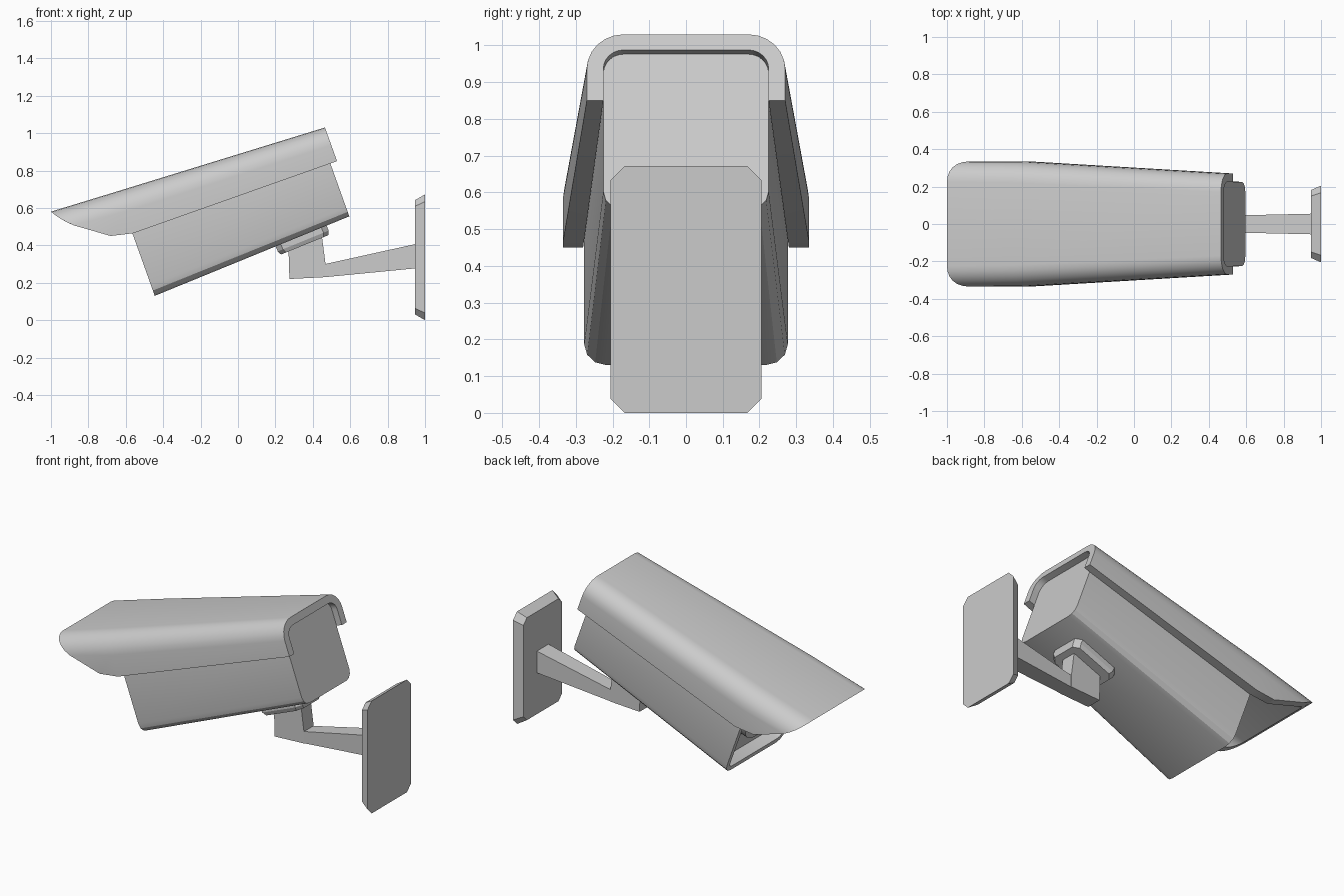
import bpy, bmesh
from math import sin, cos, pi, radians
from mathutils import Vector as V, Matrix

if "Cube" in bpy.data.objects:
    bpy.data.objects.remove(bpy.data.objects["Cube"])


def finish(bm, name, angle=20):
    bmesh.ops.recalc_face_normals(bm, faces=bm.faces)
    me = bpy.data.meshes.new(name)
    bm.to_mesh(me)
    bm.free()
    ob = bpy.data.objects.new(name, me)
    bpy.context.collection.objects.link(ob)
    bpy.context.view_layer.objects.active = ob
    ob.select_set(True)
    bpy.ops.object.shade_smooth_by_angle(angle=radians(angle))
    ob.select_set(False)
    return ob


def loft(rings, strip_caps=False):
    """Skin closed rings; cap with one face, or with quads across a U section."""
    bm = bmesh.new()
    vs = [[bm.verts.new(p) for p in r] for r in rings]
    n = len(vs[0])
    for a, b in zip(vs, vs[1:]):
        for i in range(n):
            j = (i + 1) % n
            bm.faces.new((a[i], a[j], b[j], b[i]))
    for r in (vs[0], vs[-1]):
        if strip_caps:
            for i in range(n // 2 - 1):
                bm.faces.new((r[i], r[i + 1], r[n - 2 - i], r[n - 1 - i]))
        else:
            bm.faces.new(r)
    return bm


def octagon(c, a, b, ha, hb, k):
    pts = [(ha, hb - k), (ha - k, hb), (k - ha, hb), (-ha, hb - k),
           (-ha, k - hb), (k - ha, -hb), (ha - k, -hb), (ha, k - hb)]
    return [c + a * p + b * q for p, q in pts]


Y = V((0, 1, 0))
AXIS = V((0.943, 0, 0.333))     # along the camera, toward the wall
DOWN = V((0.337, 0, -0.942))    # across the camera, downward


# Sun hood: U-shaped section, tapering to the back, curved cut at the front lip
def arch(top, half, h, r, t, cut):
    r2 = r - t if t else r
    side = [(half - t, h)]
    for i in range(7):
        a = pi / 2 * i / 6
        side.append((half - t - r2 * (1 - cos(a)), t + r2 * (1 - sin(a))))
    pts = side + [(-y, d) for y, d in reversed(side)]
    f = (lambda d: 0.55 * d + 2.5 * d * d) if cut else (lambda d: 0)
    return [V(top) + Y * y + DOWN * d + AXIS * f(d) for y, d in pts]


def hood_ring(top, half, h, r, t, cut=False):
    return arch(top, half, h, r, 0, cut) + arch(top, half, h, r, t, cut)[::-1]


finish(loft([
    hood_ring((0.465, 0, 1.03), 0.27, 0.191, 0.10, 0.045),
    hood_ring((-0.64, 0, 0.69), 0.335, 0.239, 0.115, 0.057),
    hood_ring((-1.0, 0, 0.58), 0.335, 0.229, 0.11, 0.055, True),
], strip_caps=True), "sun_hood")


# Camera housing: rounded box wider and taller at the front
def body_ring(base, half, height, rt, rb):
    side = []
    for i in range(4):
        a = pi / 2 * i / 3
        side.append((half - rb + rb * sin(a), rb - rb * cos(a)))
    for i in range(7):
        a = pi / 2 * i / 6
        side.append((half - rt + rt * cos(a), height - rt + rt * sin(a)))
    pts = side + [(-y, d) for y, d in reversed(side)]
    return [V(base) + Y * y - DOWN * d for y, d in pts]


bm = loft([body_ring((0.595, 0, 0.555), 0.225, 0.447, 0.055, 0.05),
           body_ring((-0.445, 0, 0.13), 0.277, 0.545, 0.06, 0.06)])
bmesh.ops.recalc_face_normals(bm, faces=bm.faces)
bm.faces.ensure_lookup_table()
front = min((f for f in bm.faces if len(f.verts) > 4),
            key=lambda f: f.calc_center_median().x)
# Recessed front window
bmesh.ops.inset_individual(bm, faces=[front], thickness=0.03)
bmesh.ops.inset_individual(bm, faces=[front], thickness=0.002, depth=-0.07)
finish(bm, "camera_housing")

# Lens inside the recess
bm = bmesh.new()
bmesh.ops.create_cone(bm, cap_ends=True, segments=32, radius1=0.15, radius2=0.15, depth=0.05)
lens_pos = V((-0.445, 0, 0.13)) - DOWN * 0.27 + AXIS * 0.055
bm.transform(Matrix.Translation(lens_pos) @ AXIS.to_track_quat('Z', 'Y').to_matrix().to_4x4())
finish(bm, "lens")

# Mounting pad under the housing
A, N = V((0.926, 0, 0.378)), V((0.378, 0, -0.926))
P = V((0.338, 0, 0.449))
finish(loft([octagon(P + N * d, A, Y, s, s - 0.035, 0.03)
             for d, s in ((-0.01, 0.147), (0.028, 0.147), (0.05, 0.137))]), "mounting_pad")

# Pivot block below the pad
side = [(0.27, 0.385), (0.275, 0.22), (0.468, 0.23), (0.468, 0.30), (0.447, 0.46)]
finish(loft([[V((x, y, z)) for x, z in side] for y in (-0.046, 0.046)]), "pivot_block")

# Arm widening toward the wall
finish(loft([[V((x, sy * h, z)) for sy, z in ((-1, lo), (1, lo), (1, hi), (-1, hi))]
             for x, lo, hi, h in ((0.466, 0.23, 0.30, 0.044), (0.95, 0.277, 0.407, 0.055))]), "arm")

# Wall plate with clipped corners and sloped edges
Z = V((0, 0, 1))
finish(loft([octagon(V((0.947, 0, 0.336)), Y, Z, 0.182, 0.306, 0.033),
             octagon(V((1.0, 0, 0.336)), Y, Z, 0.205, 0.336, 0.038)]), "wall_plate")
